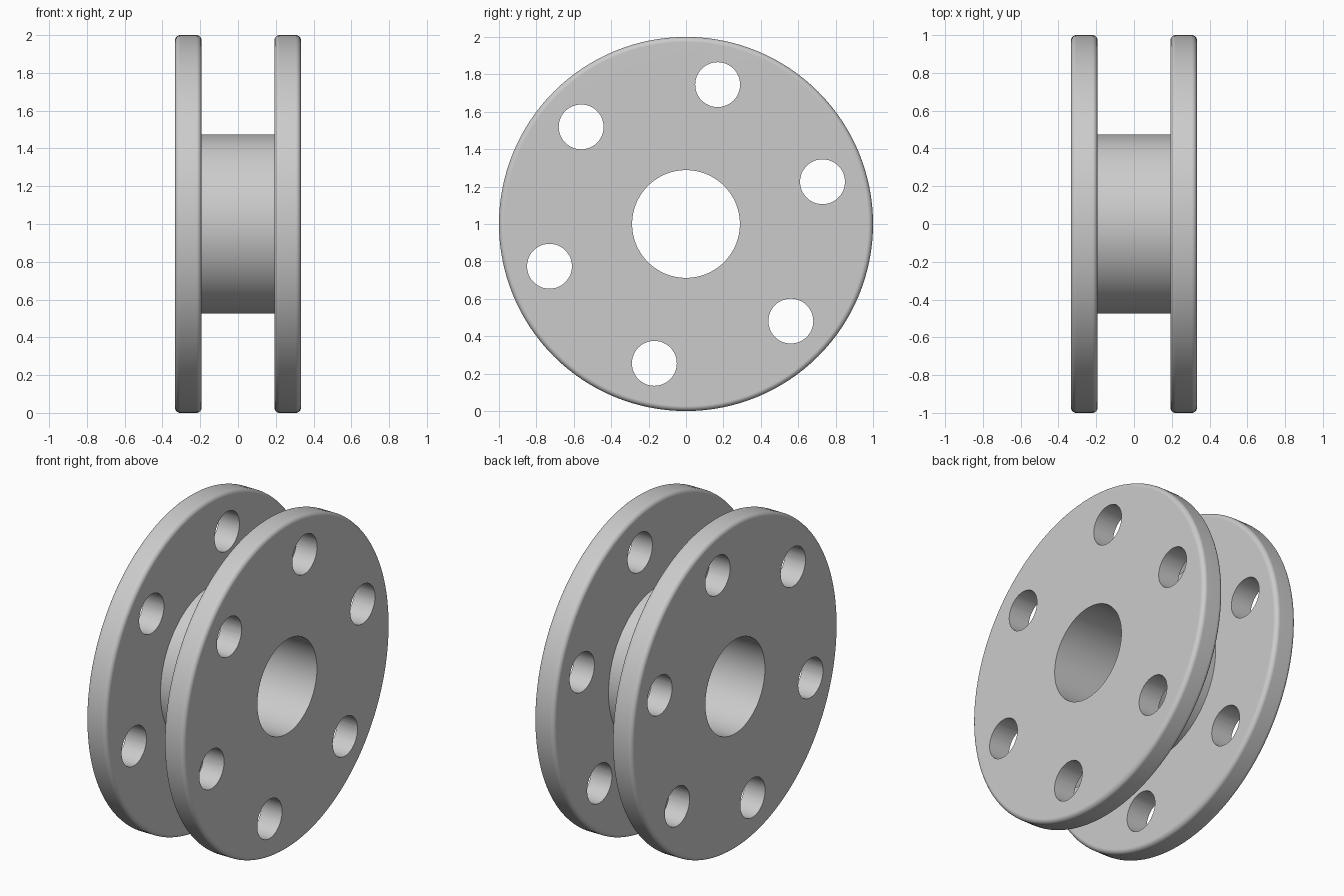
import bpy, bmesh
from math import sin, cos, pi, radians
from mathutils import Vector, Matrix

cube = bpy.data.objects.get("Cube")
if cube:
    bpy.data.objects.remove(cube, do_unlink=True)

RIM, HUB, BORE = 1.0, 0.474, 0.288       # radii
INNER, OUTER, FILLET = 0.193, 0.333, 0.027  # flange faces along x, edge rounding
HOLE, HOLE_CIRCLE, HOLE_TURN = 0.12, 0.764, 17.2
CENTRE = Vector((0, 0, 1))

grey = bpy.data.materials.new("plain grey")
grey.use_nodes = True
colour = (0.6, 0.6, 0.6, 1)
grey.diffuse_color = colour
grey.node_tree.nodes["Principled BSDF"].inputs["Base Color"].default_value = colour


def finish(bm, name):
    mesh = bpy.data.meshes.new(name)
    bmesh.ops.recalc_face_normals(bm, faces=bm.faces)
    bm.to_mesh(mesh)
    bm.free()
    mesh.materials.append(grey)
    obj = bpy.data.objects.new(name, mesh)
    obj.location = CENTRE
    bpy.context.collection.objects.link(obj)
    return obj


def arc(x, r, start, steps=6):
    """Quarter-round of the rim edge, as (x, radius) points."""
    return [(x + FILLET * cos(start + pi / 2 * i / steps),
             r + FILLET * sin(start + pi / 2 * i / steps)) for i in range(steps + 1)]


# Half of the cross-section, mirrored and turned about the x axis
half = [(OUTER, BORE)]
half += arc(OUTER - FILLET, RIM - FILLET, 0)
half += arc(INNER + FILLET, RIM - FILLET, pi / 2)
half += [(INNER, HUB)]
profile = half + [(-x, r) for x, r in reversed(half)]

bm = bmesh.new()
verts = [bm.verts.new((x, 0, r)) for x, r in profile]
edges = [bm.edges.new((a, b)) for a, b in zip(verts, verts[1:] + verts[:1])]
bmesh.ops.spin(bm, geom=verts + edges, cent=(0, 0, 0), axis=(1, 0, 0),
               angle=2 * pi, steps=128, use_merge=True)
bmesh.ops.remove_doubles(bm, verts=bm.verts, dist=1e-5)
spool = finish(bm, "flanged_spool")

# Six bolt holes through both flanges
bm = bmesh.new()
for i in range(6):
    a = radians(HOLE_TURN + 60 * i)
    place = Matrix.Translation((0, HOLE_CIRCLE * cos(a), HOLE_CIRCLE * sin(a)))
    bmesh.ops.create_cone(bm, cap_ends=True, segments=48, radius1=HOLE, radius2=HOLE,
                          depth=1, matrix=place @ Matrix.Rotation(pi / 2, 4, 'Y'))
cutter = finish(bm, "bolt_hole_cutter")
cutter.hide_render = True

bpy.ops.object.select_all(action='DESELECT')
spool.select_set(True)
bpy.context.view_layer.objects.active = spool
cut = spool.modifiers.new("bolt holes", 'BOOLEAN')
cut.object = cutter
cut.operation = 'DIFFERENCE'
cut.solver = 'EXACT'
bpy.ops.object.modifier_apply(modifier=cut.name)
bpy.data.objects.remove(cutter, do_unlink=True)

# Smooth rounded rim, crisp hole and hub edges, flat faces
bpy.ops.object.shade_smooth_by_angle(angle=radians(30))
weighted = spool.modifiers.new("flat faces", 'WEIGHTED_NORMAL')
weighted.keep_sharp = True
